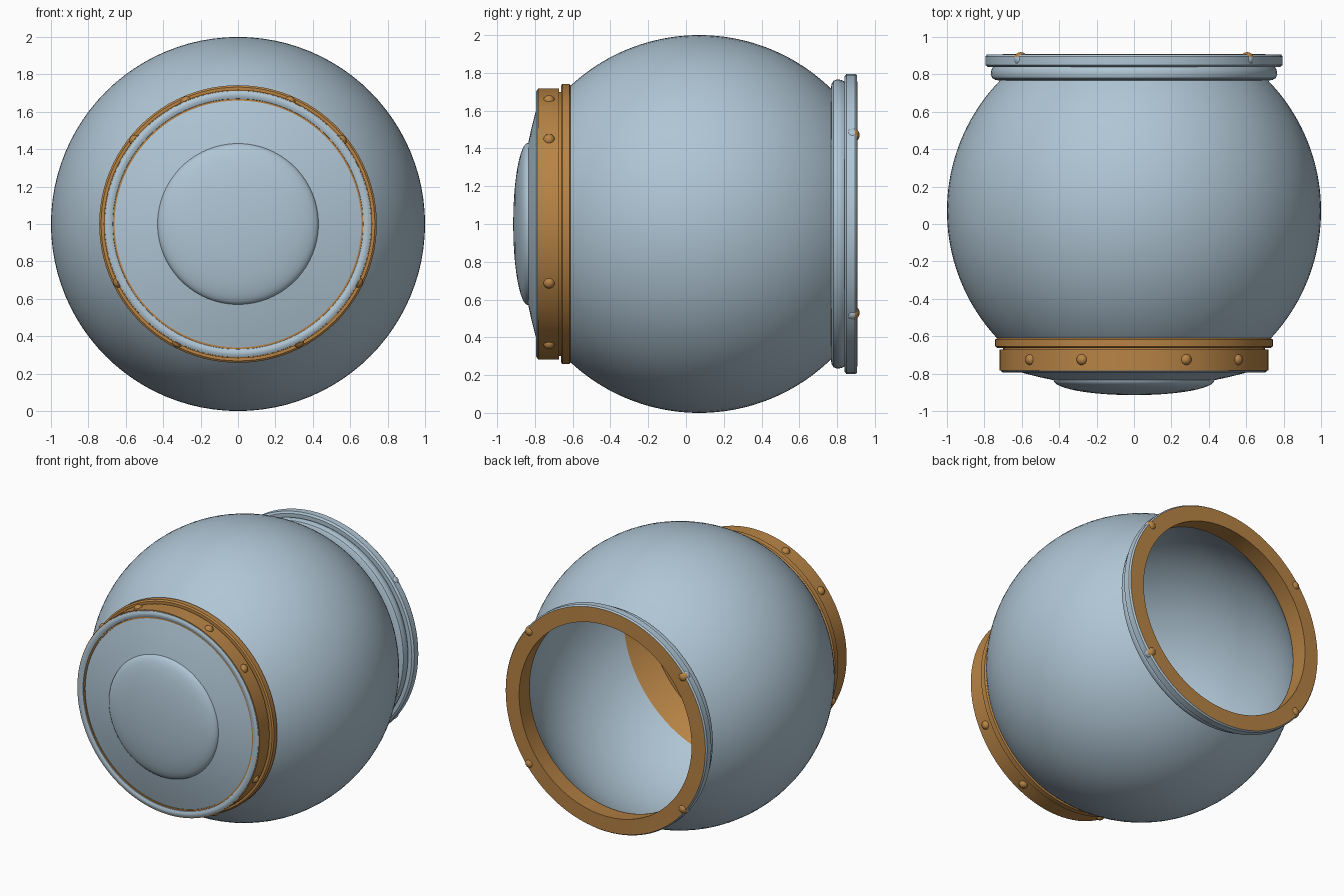
import bpy, bmesh, math
from mathutils import Vector

if "Cube" in bpy.data.objects:
    bpy.data.objects.remove(bpy.data.objects["Cube"])

SEG = 96
CZ = 1.0   # height of the helmet's horizontal axis


def material(name, rgb):
    m = bpy.data.materials.new(name)
    m.diffuse_color = (*rgb, 1)
    m.use_nodes = True
    m.node_tree.nodes["Principled BSDF"].inputs["Base Color"].default_value = m.diffuse_color
    return m


STEEL = material("pale blue steel", (0.43, 0.56, 0.66))
BRASS = material("brass", (0.48, 0.23, 0.06))


def finish(name, bm, mats, angle=35):
    me = bpy.data.meshes.new(name)
    bm.to_mesh(me)
    bm.free()
    ob = bpy.data.objects.new(name, me)
    bpy.context.collection.objects.link(ob)
    for m in mats:
        me.materials.append(m)
    bpy.ops.object.select_all(action='DESELECT')
    ob.select_set(True)
    bpy.context.view_layer.objects.active = ob
    bpy.ops.object.shade_smooth_by_angle(angle=math.radians(angle))
    return ob


def lathe(name, profile, mats, rule=None, closed=True):
    """Spin (y, radius) points round the y axis; rule(i) gives the material of strip i."""
    bm = bmesh.new()
    rings = []
    for y, r in profile:
        if r < 1e-5:
            rings.append([bm.verts.new((0, y, CZ))] * SEG)
        else:
            rings.append([bm.verts.new((r * math.cos(2 * math.pi * k / SEG), y,
                                        CZ + r * math.sin(2 * math.pi * k / SEG)))
                          for k in range(SEG)])
    n = len(rings)
    for i in range(n if closed else n - 1):
        a, b = rings[i], rings[(i + 1) % n]
        for k in range(SEG):
            j = (k + 1) % SEG
            vs = list(dict.fromkeys((a[k], a[j], b[j], b[k])))
            if len(vs) > 2:
                f = bm.faces.new(vs)
                f.material_index = rule(i) if rule else 0
    bmesh.ops.recalc_face_normals(bm, faces=bm.faces)
    return finish(name, bm, mats)


def arc(radius, y0, y1, steps=40, cy=0.07):
    """Points on a sphere profile between two y values."""
    t0, t1 = (math.acos((y - cy) / radius) for y in (y0, y1))
    ts = [t0 + (t1 - t0) * i / steps for i in range(steps + 1)]
    return [(cy + radius * math.cos(t), radius * math.sin(t)) for t in ts]


# Round shell with a thin wall; the lining near the window is brass
outer = arc(1.0, -0.63, 0.77)
inner = arc(0.985, 0.77, -0.47) + arc(0.985, -0.47, -0.64, 6)[1:]
n_brass = len(outer) + 41
lathe("helmet_shell", outer + inner, [STEEL, BRASS],
      lambda i: 1 if n_brass - 1 <= i else 0)

# Neck bead and collar, brass on the rear face and inner wall
lathe("neck_bead", [(0.765, 0.70), (0.77, 0.74), (0.78, 0.758), (0.80, 0.766),
                    (0.825, 0.762), (0.845, 0.75), (0.845, 0.70)], [STEEL])
lathe("neck_collar", [(0.84, 0.70), (0.84, 0.782), (0.85, 0.795), (0.895, 0.795),
                      (0.906, 0.787), (0.908, 0.68), (0.77, 0.695)],
      [STEEL, BRASS], lambda i: 1 if i >= 4 else 0)

# Window frame: flange, groove and riveted band
lathe("window_flange", [(-0.61, 0.66), (-0.61, 0.732), (-0.618, 0.742),
                        (-0.654, 0.742), (-0.662, 0.732), (-0.662, 0.66)], [BRASS])
lathe("window_band", [(-0.655, 0.66), (-0.655, 0.70), (-0.672, 0.70), (-0.672, 0.718),
                      (-0.784, 0.718), (-0.784, 0.66)], [BRASS])
lathe("window_rim", [(-0.775, 0.714), (-0.787, 0.712), (-0.794, 0.70), (-0.795, 0.685),
                     (-0.788, 0.67), (-0.765, 0.664)], [STEEL])

# Window pane: shallow cone with a raised dome
dome = [(-0.835 - 0.08 * math.cos(t), 0.43 * math.sin(t))
        for t in [math.pi / 2 * (1 - i / 12) for i in range(13)]]
pane = [(-0.765, 0.67), (-0.778, 0.66), (-0.80, 0.58), (-0.82, 0.50)] + dome
lathe("window_pane", pane + [(-0.75, 0.0), (-0.75, 0.67)], [STEEL], closed=False)


def rivet(name, pos, scale, mats, rule=None):
    bm = bmesh.new()
    bmesh.ops.create_uvsphere(bm, u_segments=16, v_segments=10, radius=1)
    for v in bm.verts:
        v.co = Vector(pos) + v.co * scale
    bmesh.ops.recalc_face_normals(bm, faces=bm.faces)
    for f in bm.faces:
        f.material_index = rule(f) if rule else 0
    return finish(name, bm, mats, 60)


# Rivets round the window band, mirrored left and right
for deg in (67, 39, -26, -63):
    for side in (1, -1):
        a = math.radians(deg)
        rivet("window_rivet", (side * 0.708 * math.cos(a), -0.725, CZ + 0.708 * math.sin(a)),
              0.031, [BRASS])

# Four collar rivets, brass on the rear half
for sx in (1, -1):
    for sz in (1, -1):
        rivet("collar_rivet", (sx * 0.605, 0.882, CZ + sz * 0.47), 0.037,
              [STEEL, BRASS], lambda f: 1 if f.calc_center_median().y > 0.895 else 0)
